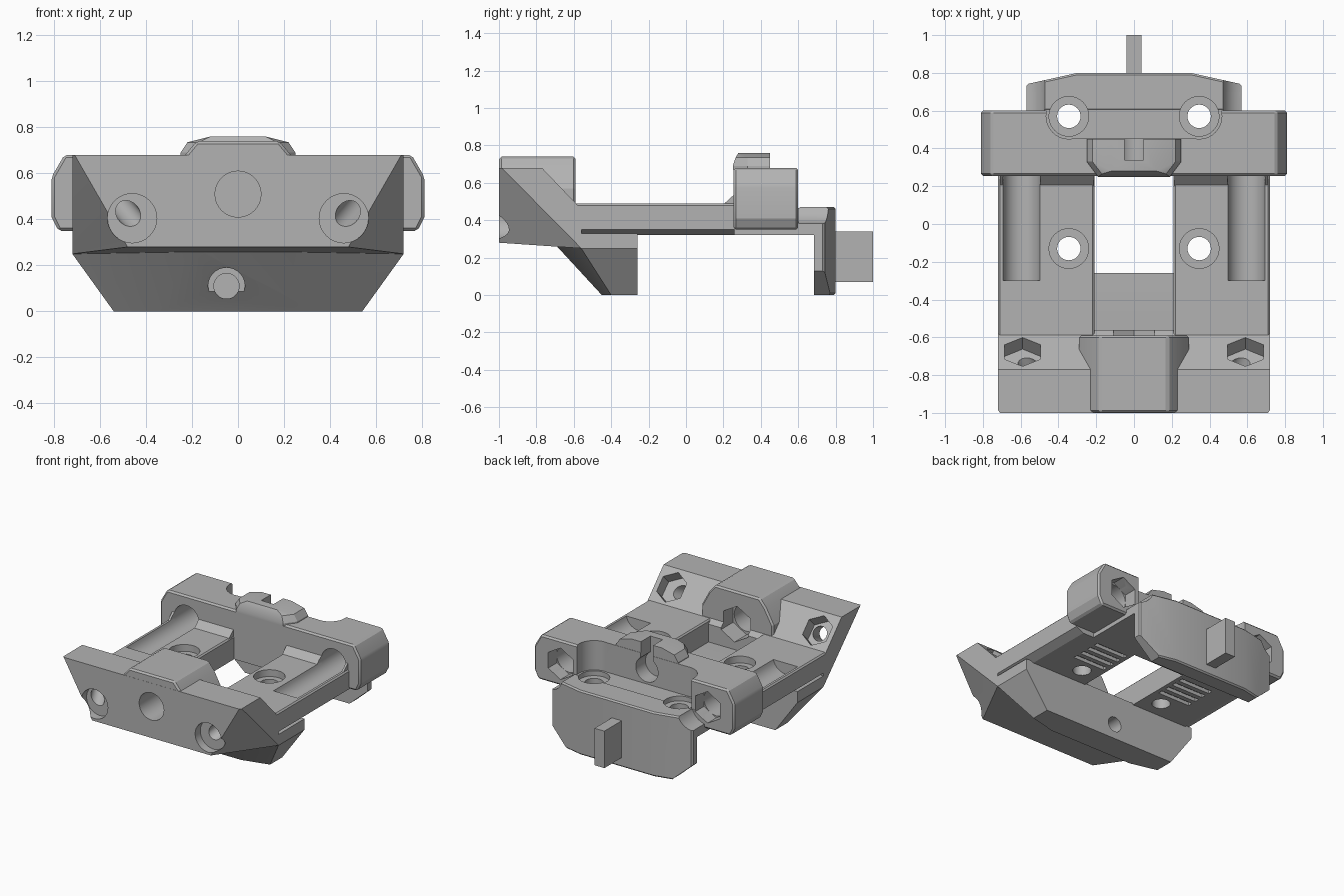
import bpy, bmesh, math
from mathutils import Vector

if "Cube" in bpy.data.objects:
    bpy.data.objects.remove(bpy.data.objects["Cube"])

grey = bpy.data.materials.new("plain_grey")
grey.diffuse_color = (0.45, 0.45, 0.45, 1)
grey.use_nodes = True
grey.node_tree.nodes["Principled BSDF"].inputs["Base Color"].default_value = grey.diffuse_color


def make(name, bm):
    bmesh.ops.recalc_face_normals(bm, faces=bm.faces)
    me = bpy.data.meshes.new(name)
    bm.to_mesh(me)
    bm.free()
    me.materials.append(grey)
    ob = bpy.data.objects.new(name, me)
    bpy.context.collection.objects.link(ob)
    return ob


def prism(name, pts, axis, a, b):
    """Extrude a 2D outline along an axis: x takes (y,z), y takes (x,z), z takes (x,y)."""
    bm = bmesh.new()
    def at(p, t):
        v = list(p)
        v.insert("xyz".index(axis), t)
        return bm.verts.new(v)
    lo, hi = [at(p, a) for p in pts], [at(p, b) for p in pts]
    n = len(pts)
    bm.faces.new(lo)
    bm.faces.new(hi)
    for i in range(n):
        j = (i + 1) % n
        bm.faces.new((lo[i], lo[j], hi[j], hi[i]))
    return make(name, bm)


def mirrored(pts):
    """Complete a right half outline, listed bottom to top."""
    return pts + [(-x, y) for x, y in reversed(pts)]


def box(name, x0, x1, y0, y1, z0, z1):
    return prism(name, [(x0, y0), (x1, y0), (x1, y1), (x0, y1)], "z", z0, z1)


def hull(name, pts):
    """Convex solid, symmetric across x."""
    bm = bmesh.new()
    for x, y, z in pts:
        bm.verts.new((x, y, z))
        bm.verts.new((-x, y, z))
    bmesh.ops.convex_hull(bm, input=bm.verts)
    bmesh.ops.dissolve_limit(bm, angle_limit=0.01, verts=bm.verts, edges=bm.edges)
    return make(name, bm)


def cyl(p, q, r, n=32):
    p, q = Vector(p), Vector(q)
    bm = bmesh.new()
    bmesh.ops.create_cone(bm, cap_ends=True, segments=n, radius1=r, radius2=r,
                          depth=(q - p).length)
    ob = make("cutter", bm)
    ob.rotation_euler = (q - p).to_track_quat("Z", "Y").to_euler()
    ob.location = (p + q) / 2
    return ob


def boolean(ob, others, op="DIFFERENCE"):
    bpy.context.view_layer.objects.active = ob
    for c in others:
        m = ob.modifiers.new("cut", "BOOLEAN")
        m.operation, m.solver, m.object = op, "EXACT", c
        bpy.ops.object.modifier_apply(modifier=m.name)


def bevel(ob, w):
    bpy.context.view_layer.objects.active = ob
    m = ob.modifiers.new("edge", "BEVEL")
    m.width, m.segments, m.limit_method = w, 1, "ANGLE"
    bpy.ops.object.modifier_apply(modifier=m.name)


# Front wall with undercut corners, sloping down to the deck
front = hull("front_wall", [
    (.71, -1, .68), (.72, -.985, .68), (.72, -.77, .68), (.72, -.59, .49), (.48, -1, .28),
    (.72, -.59, .28), (.72, -.56, .25), (.3, -.56, .28), (.72, -.56, .46)])
hump = prism("front_hump", mirrored([(.29, .32), (.29, .57), (.23, .68), (.18, .74)]),
             "y", -.999, -.59)
bevel(hump, .012)

# Lower jaw under the front wall
jaw = hull("front_jaw", [
    (.2, -.71, .282), (.34, -.45, 0), (.54, -.40, 0), (.54, -.26, 0),
    (.72, -.26, .25), (.72, -.56, .25), (.72, -.26, .33), (.72, -.56, .33)])

# Deck rails either side of the window
rails = [prism("deck_rail", [(s * x, z) for x, z in
               [(.21, .32), (.66, .32), (.72, .35), (.72, .48), (.71, .49), (.22, .49), (.21, .48)]],
               "y", -.6, .26) for s in (1, -1)]

# Rear tower with octagonal ends and a raised centre
tower = prism("rear_tower", mirrored([(.78, .35), (.81, .41), (.81, .585), (.755, .68)]),
              "y", .255, .6)
bevel(tower, .012)
crown = hull("tower_crown", [
    (.25, .45, .67), (.25, .33, .67), (.19, .25, .67), (.25, .45, .69), (.25, .33, .69),
    (.19, .25, .69), (.22, .45, .735), (.22, .33, .735), (.17, .265, .735),
    (.12, .45, .76), (.12, .28, .76)])
fillet = [prism("rail_fillet", [(.2, .485), (.26, .485), (.26, .54)], "x",
                min(s * .215, s * .71), max(s * .215, s * .71)) for s in (1, -1)]

# Rear clamp: shelf and hanging lip
shelf = box("rear_shelf", -.57, .57, .255, .70, .32, .465)
lip = prism("rear_lip", mirrored([(.56, .60), (.57, .62), (.57, .74), (.3, .80)]), "z", 0, .47)
bevel(lip, .01)
lip_cuts = [box("cutter", -.9, .9, .4, .685, -.1, .32)]
for s in (1, -1):
    lip_cuts.append(prism("cutter", [(s * .40, -.02), (s * .8, -.02), (s * .8, .22), (s * .57, .13)],
                          "y", .4, 1))
boolean(lip, lip_cuts)
tab = box("rear_tab", -.04, .04, .79, 1, .07, .34)

# Bolt channels, hex pockets and through holes
bolt, front_cuts, deck_cuts, pocket = [], [], [], []
for s in (1, -1):
    bolt.append(cyl((s * .595, -.30, .51), (s * .595, .56, .51), .10))
    bolt.append(cyl((s * .595, .5, .51), (s * .595, .63, .51), .115, 6))
    bolt.append(cyl((s * .595, .602, .51), (s * .595, .95, .51), .13))
    front_cuts += [
        cyl((s * .46, -1.1, .405), (s * .46, -.94, .405), .107),
        cyl((s * .46, -.98, .405), (s * .59, -.68, .56), .05),
        cyl((s * .59, -.74, .52), (s * .59, -.58, .68), .11, 6)]
    for y, z in ((-.13, .44), (.57, .43)):
        deck_cuts += [cyl((s * .345, y, .2), (s * .345, y, .9), .062),
                      cyl((s * .345, y, z), (s * .345, y, .9), .105)]
    pocket.append(cyl((s * .345, .57, .465), (s * .345, .57, .9), .12))
    pocket.append(box("cutter", min(s * .34, s * .463), max(s * .34, s * .463),
                      .57, .7, .465, .9))
    # Shallow grooves beneath the rails
    for i in range(4):
        deck_cuts.append(box("cutter", min(s * .24, s * .50), max(s * .24, s * .50),
                             -.03 + i * .07, .005 + i * .07, .25, .345))
pocket.append(box("cutter", -.345, .345, .452, .7, .465, .9))

centre = [cyl((0, -1.1, .51), (0, -.5, .51), .10),
          cyl((0, -.70, .51), (0, -.5, .51), .125, 6)]
eye = [cyl((0, .34, .57), (0, .7, .57), .09),
       box("cutter", -.05, .05, .34, .5, .57, .9)]
jaw_hole = [cyl((-.05, -.9, .11), (-.05, -.53, .11), .08),
            cyl((-.05, -.9, .11), (-.05, 0, .11), .055)]

boolean(front, front_cuts + centre)
boolean(hump, centre)
boolean(jaw, jaw_hole)
for r in rails + fillet:
    boolean(r, bolt[:1] + bolt[3:4])
for r in rails:
    boolean(r, deck_cuts)
boolean(tower, bolt + pocket + eye)
boolean(tower, [c for c in deck_cuts if len(c.data.vertices) > 8])
boolean(crown, eye)
boolean(shelf, bolt + deck_cuts)
boolean(lip, bolt[1:3] + bolt[4:] + deck_cuts)

# Remove the helpers and smooth the round holes
for ob in list(bpy.data.objects):
    if ob.name.startswith("cutter"):
        bpy.data.objects.remove(ob)
for ob in bpy.data.objects:
    ob.select_set(True)
    bpy.context.view_layer.objects.active = ob
bpy.ops.object.shade_smooth_by_angle(angle=math.radians(20))
